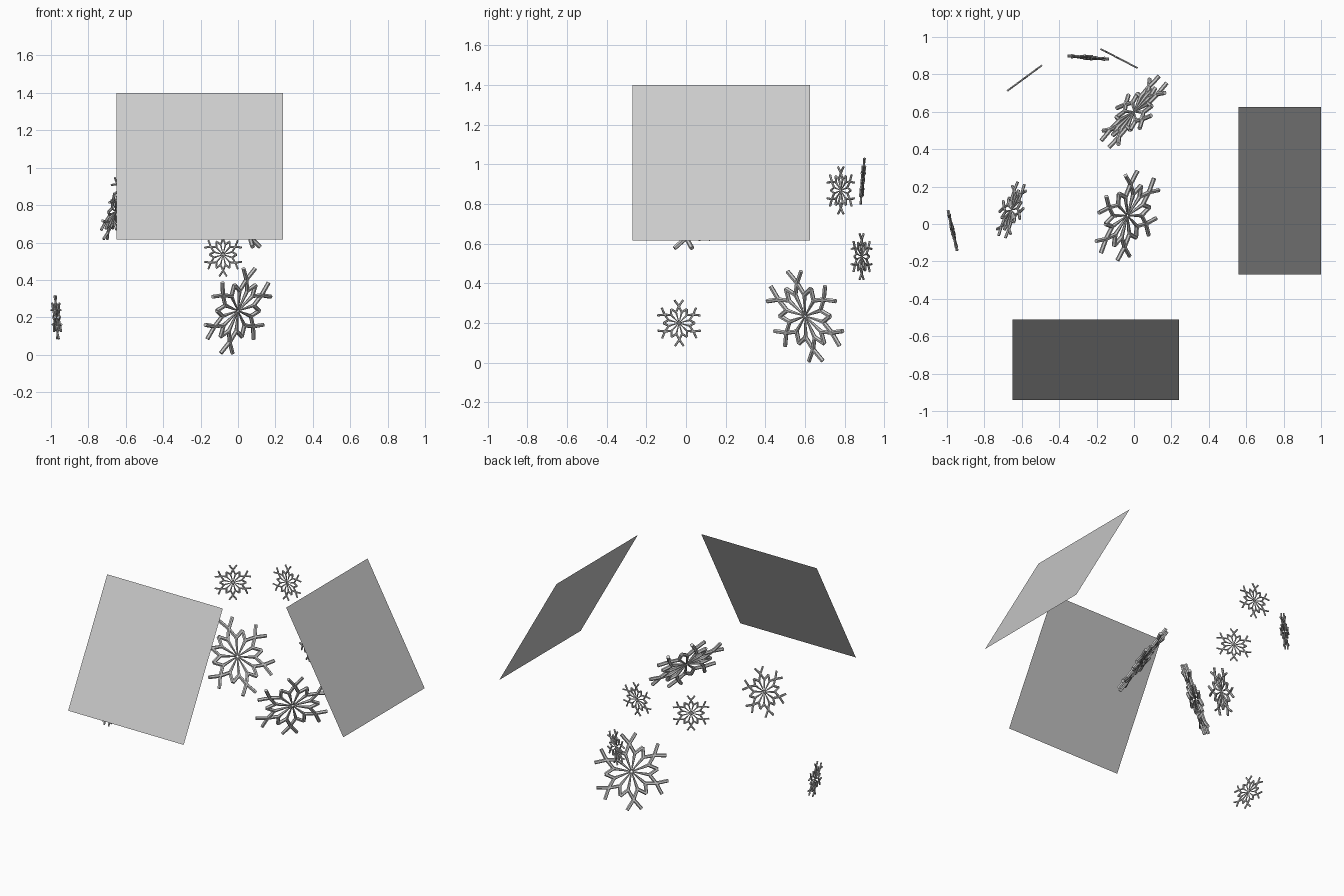
import bpy, math
from mathutils import Vector, Matrix

if "Cube" in bpy.data.objects:
    bpy.data.objects.remove(bpy.data.objects["Cube"])


def polar(r, deg):
    a = math.radians(deg)
    return (-r * math.sin(a), r * math.cos(a), 0)


def snowflake(name, loc, normal, radius):
    """Six-armed flake of round bars, local Y arm pointing upward."""
    cu = bpy.data.curves.new(name, 'CURVE')
    cu.dimensions = '3D'
    cu.bevel_depth = 0.046
    cu.bevel_resolution = 1
    cu.use_fill_caps = True

    def stroke(points):
        s = cu.splines.new('POLY')
        s.points.add(len(points) - 1)
        for p, (r, deg, thick) in zip(s.points, points):
            p.co = (*polar(r, deg), 1)
            p.radius = thick

    for i in range(6):
        a = i * 60
        for m in (-1, 1):
            # thin spoke, bend, crossing on the arm, forked tip
            stroke([(0.03, a + 15 * m, 0.3), (0.47, a + 15 * m, 1),
                    (0.71, a, 1), (0.98, a - 11 * m, 1)])
            # side branch meeting the neighbouring arm
            stroke([(0.47, a + 15 * m, 1), (0.68, a + 30 * m, 1)])

    ob = bpy.data.objects.new(name, cu)
    bpy.context.collection.objects.link(ob)
    n = Vector(normal).normalized()
    x = Vector((0, 0, 1)).cross(n).normalized()
    y = n.cross(x)
    rot = Matrix((x, y, n)).transposed().to_4x4()
    ob.matrix_world = Matrix.Translation(loc) @ rot @ Matrix.Scale(radius, 4)
    # turn the curve into a real mesh
    bpy.ops.object.select_all(action='DESELECT')
    ob.select_set(True)
    bpy.context.view_layer.objects.active = ob
    bpy.ops.object.convert(target='MESH')
    bpy.ops.object.shade_smooth_by_angle()


def panel(name, corners):
    me = bpy.data.meshes.new(name)
    me.from_pydata(corners, [], [(0, 1, 2, 3)])
    ob = bpy.data.objects.new(name, me)
    bpy.context.collection.objects.link(ob)


# small flakes
snowflake("snowflake_left", (-0.97, -0.035, 0.2), (0.97, 0.22, 0.065), 0.12)
snowflake("snowflake_back_low", (-0.08, 0.885, 0.535), (0.46, 0.89, 0), 0.12)
snowflake("snowflake_back_high", (-0.245, 0.89, 0.915), (0.08, 1, -0.085), 0.12)
snowflake("snowflake_back_left", (-0.585, 0.78, 0.868), (0.59, -0.80, 0), 0.124)
# medium flake
snowflake("snowflake_middle", (-0.655, 0.075, 0.765), (0.87, -0.31, -0.36), 0.165)
# large flakes
snowflake("snowflake_large_low", (0.0, 0.6, 0.235), (0.70, -0.63, -0.34), 0.25)
snowflake("snowflake_large_centre", (-0.035, 0.045, 0.78), (0.74, -0.33, 0.58), 0.26)

# two tilted flat panels
panel("front_panel", [(-0.65, -0.94, 0.615), (0.24, -0.94, 0.615),
                      (0.24, -0.51, 1.40), (-0.65, -0.51, 1.40)])
panel("right_panel", [(1.0, -0.27, 0.615), (1.0, 0.625, 0.615),
                      (0.56, 0.625, 1.40), (0.56, -0.27, 1.40)])
